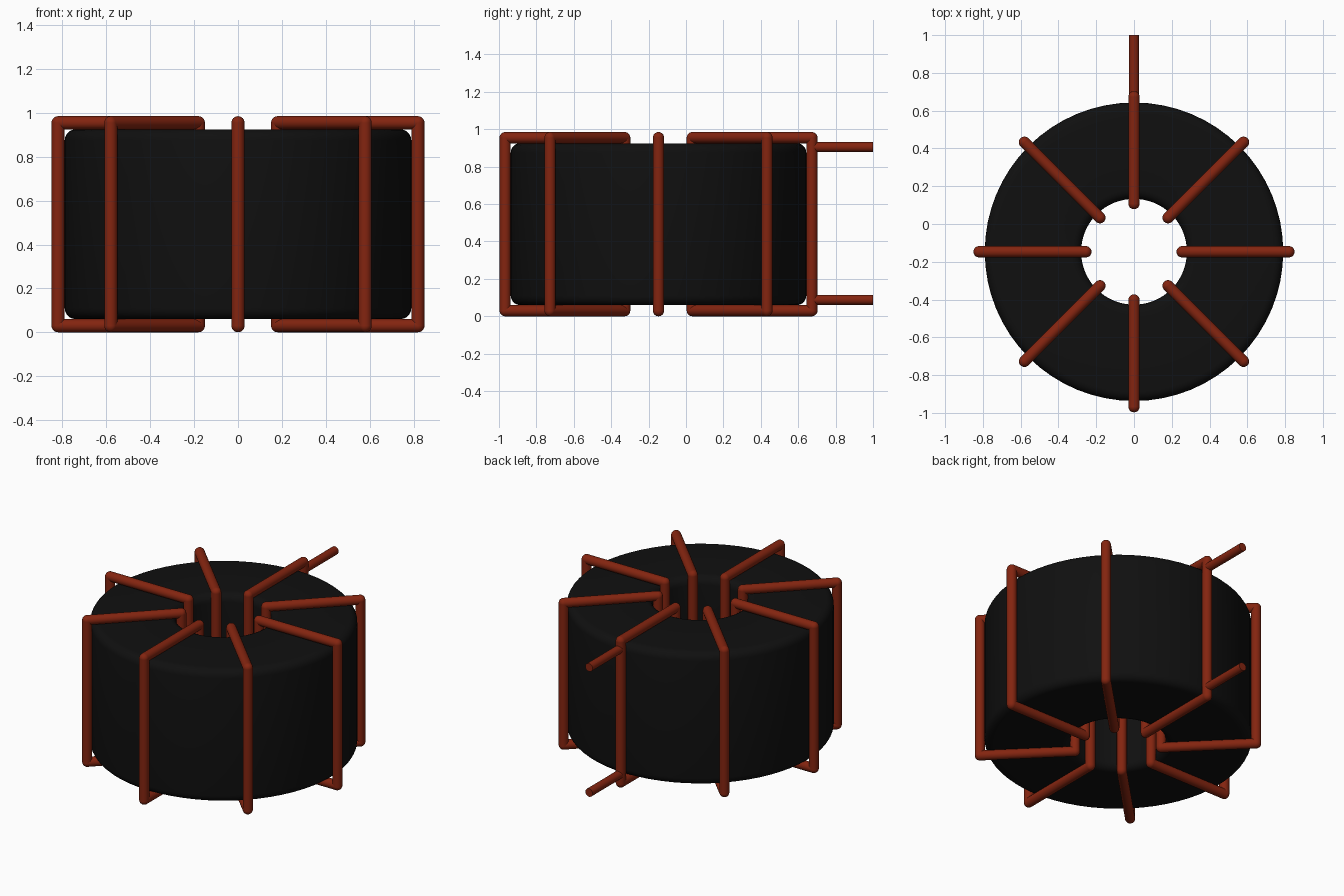
import bpy, bmesh, math
from mathutils import Vector, Matrix

if "Cube" in bpy.data.objects:
    bpy.data.objects.remove(bpy.data.objects["Cube"], do_unlink=True)

CENTRE_Y = -0.147            # axis of the ring
R_IN, R_OUT = 0.28, 0.79     # core radii
Z_LOW, Z_HIGH = 0.06, 0.925  # core bottom and top
WIRE = 0.03                  # wire radius
LEAD = 0.0265                # lead radius


def material(name, rgb, roughness):
    mat = bpy.data.materials.new(name)
    mat.use_nodes = True
    mat.diffuse_color = (*rgb, 1)
    bsdf = mat.node_tree.nodes["Principled BSDF"]
    bsdf.inputs["Base Color"].default_value = (*rgb, 1)
    bsdf.inputs["Roughness"].default_value = roughness
    return mat


black = material("ferrite black", (0.005, 0.005, 0.005), 0.6)
copper = material("copper red", (0.23, 0.018, 0.005), 0.4)


def finish(bm, name, mat, angle=40):
    bmesh.ops.recalc_face_normals(bm, faces=bm.faces)
    mesh = bpy.data.meshes.new(name)
    bm.to_mesh(mesh)
    bm.free()
    mesh.materials.append(mat)
    obj = bpy.data.objects.new(name, mesh)
    bpy.context.collection.objects.link(obj)
    bpy.ops.object.select_all(action="DESELECT")
    obj.select_set(True)
    bpy.context.view_layer.objects.active = obj
    bpy.ops.object.shade_smooth_by_angle(angle=math.radians(angle))
    return obj


def add_rod(bm, a, b, radius, caps):
    a, b = Vector(a), Vector(b)
    turn = (b - a).to_track_quat("Z", "Y").to_matrix().to_4x4()
    bmesh.ops.create_cone(bm, cap_ends=caps, segments=20, radius1=radius,
                          radius2=radius, depth=(b - a).length,
                          matrix=Matrix.Translation((a + b) / 2) @ turn)


# Ring core: rounded rectangle turned around the axis
def core_profile(r=0.05, steps=5):
    points = []
    corners = [(R_OUT - r, Z_HIGH - r, 0), (R_IN + r, Z_HIGH - r, 90),
               (R_IN + r, Z_LOW + r, 180), (R_OUT - r, Z_LOW + r, 270)]
    for cx, cz, start in corners:
        for i in range(steps + 1):
            a = math.radians(start + 90 * i / steps)
            points.append((cx + r * math.cos(a), 0, cz + r * math.sin(a)))
    return points


bm = bmesh.new()
ring = [bm.verts.new(p) for p in core_profile()]
edges = [bm.edges.new((ring[i], ring[(i + 1) % len(ring)])) for i in range(len(ring))]
bmesh.ops.spin(bm, geom=ring + edges, axis=(0, 0, 1), cent=(0, 0, 0),
               angle=math.tau, steps=64, use_merge=True)
bmesh.ops.remove_doubles(bm, verts=bm.verts, dist=1e-4)
core = finish(bm, "ring_core", black)
core.location.y = CENTRE_Y

# Eight wire turns: rods with ball joints, looped around the core section
r0, r1 = R_IN - WIRE + 0.005, R_OUT + WIRE
z0, z1 = WIRE, Z_HIGH + WIRE
corners = [(r0, 0, z0), (r1, 0, z0), (r1, 0, z1), (r0, 0, z1)]
for k in range(8):
    bm = bmesh.new()
    for i, corner in enumerate(corners):
        add_rod(bm, corner, corners[(i + 1) % 4], WIRE, False)
        bmesh.ops.create_uvsphere(bm, u_segments=20, v_segments=12, radius=WIRE,
                                  matrix=Matrix.Translation(corner))
    turn = finish(bm, f"wire_turn_{k + 1}", copper)
    turn.location.y = CENTRE_Y
    turn.rotation_euler.z = k * math.pi / 4

# Two straight leads leaving the back turn
for name, z in (("upper_lead", 0.905), ("lower_lead", 0.088)):
    bm = bmesh.new()
    add_rod(bm, (0, CENTRE_Y + r1, z), (0, 1.0, z), LEAD, True)
    finish(bm, name, copper)
